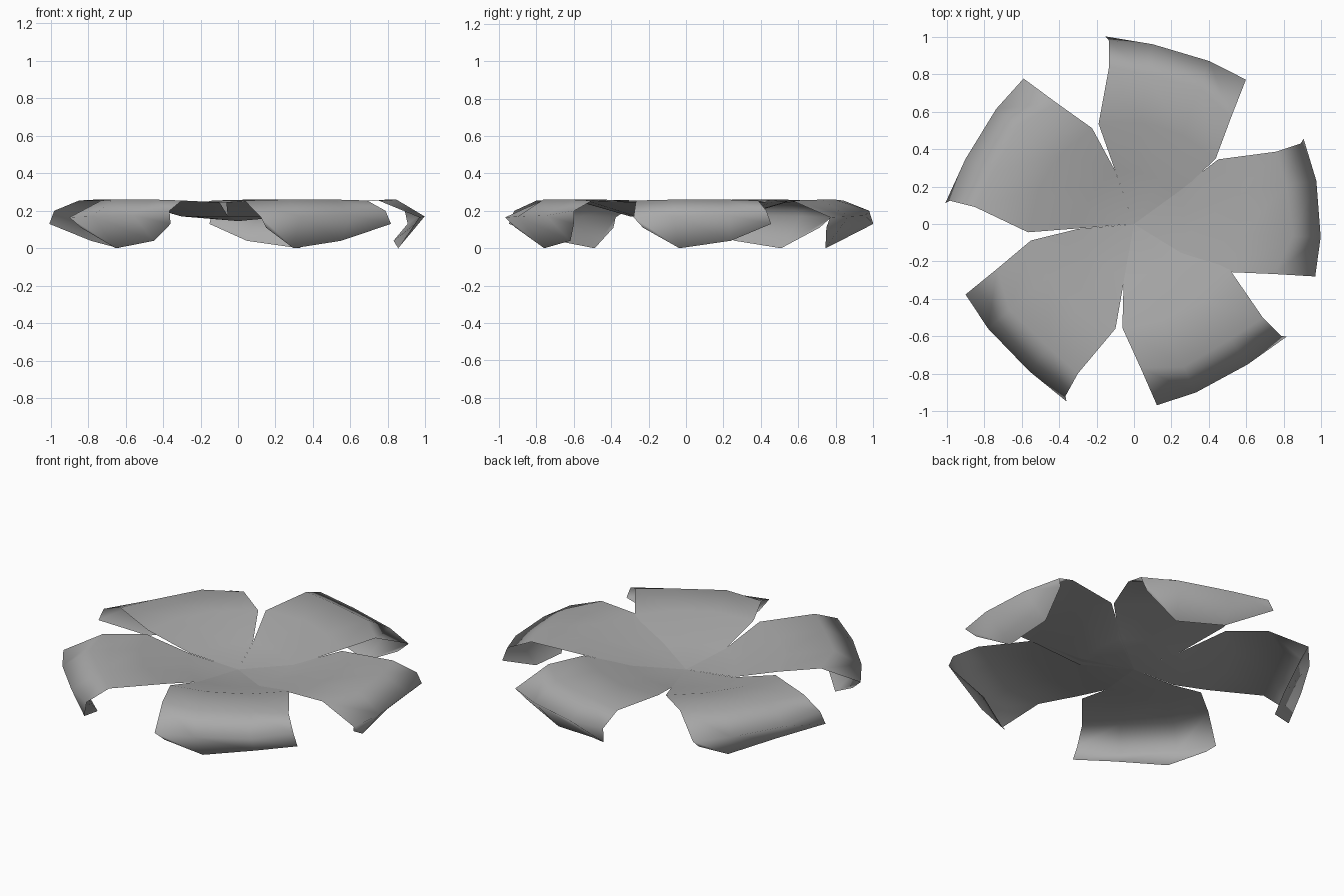
import bpy
from math import radians
from mathutils import Matrix, Vector

cube = bpy.data.objects.get("Cube")
if cube:
    bpy.data.objects.remove(cube, do_unlink=True)

# Single plain grey
grey = bpy.data.materials.new("petal_grey")
grey.use_nodes = True
colour = (0.4, 0.4, 0.4, 1)
grey.diffuse_color = colour
grey.node_tree.nodes["Principled BSDF"].inputs["Base Color"].default_value = colour

# Petal cross-sections from the hub outwards, each running from right edge to left edge
HUB = Vector((0, 0, 0.145))
ROWS = [
    [(.24, -.184, .17), (.27, -.06, .17), (.27, .06, .17), (.24, .184, .17)],
    [(.466, -.307, .245), (.53, -.1, .25), (.53, .13, .25), (.45, .345, .245)],
    [(.7, -.317, .255), (.8, -.11, .26), (.78, .18, .26), (.76, .386, .255)],
    [(.917, -.33, .165), (.951, -.115, .17), (.943, .2, .175), (.89, .43, .2)],
    [(.88, -.28, .11), (.81, -.08, 0), (.8, .21, .04), (.905, .455, .13)],
]
FALLOFF = (1, .9, .6, 0)  # how far a sideways nudge reaches across the petal


def make_petal(name, angle, nudge=0):
    """Thin curled petal turned about the hub; nudge narrows its right side."""
    turn = Matrix.Rotation(radians(angle), 3, "Z")
    verts = [HUB]
    for i, row in enumerate(ROWS):
        for point, weight in zip(row, FALLOFF):
            shift = Vector((nudge, nudge, 0)) * weight * (i > 0)
            verts.append(turn @ (Vector(point) + shift))
    cols = len(FALLOFF)
    faces = [(0, c + 1, c + 2) for c in range(cols - 1)]
    for r in range(len(ROWS) - 1):
        for c in range(cols - 1):
            a = 1 + r * cols + c
            faces.append((a, a + cols, a + cols + 1, a + 1))
    mesh = bpy.data.meshes.new(name)
    mesh.from_pydata(verts, [], faces)
    mesh.materials.append(grey)
    mesh.shade_smooth()
    petal = bpy.data.objects.new(name, mesh)
    bpy.context.collection.objects.link(petal)


# Five petals; the left one is slightly narrower
make_petal("left_petal", 0, .05)
make_petal("back_petal", 72)
make_petal("back_right_petal", 147)
make_petal("front_right_petal", 222.5)
make_petal("front_left_petal", 297)
